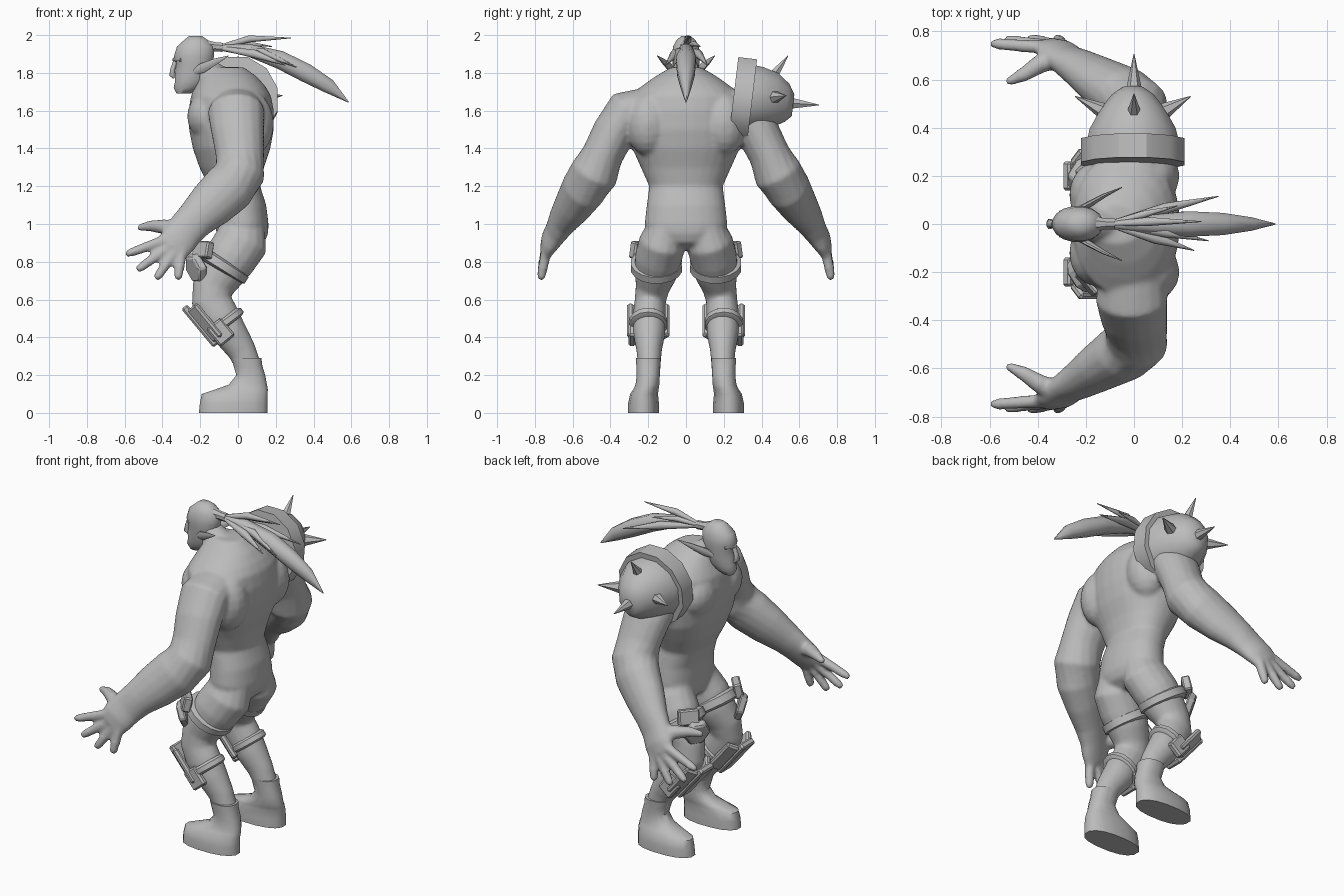
import bpy, bmesh, math
from mathutils import Vector, Matrix

grey = bpy.data.materials.new("plain grey")
grey.diffuse_color = (0.5, 0.5, 0.5, 1)


def loft(bm, rings):
    """Skin a list of equal point rings and cap both ends."""
    vs = [[bm.verts.new(p) for p in r] for r in rings]
    n = len(vs[0])
    for a, b in zip(vs, vs[1:]):
        for i in range(n):
            j = (i + 1) % n
            bm.faces.new((a[i], a[j], b[j], b[i]))
    bm.faces.new(vs[0])
    bm.faces.new(vs[-1])


def ring(c, u, v, n, power=1.0):
    pts = []
    for i in range(n):
        a = 2 * math.pi * (i + 0.5) / n
        co, si = math.cos(a), math.sin(a)
        co = math.copysign(abs(co) ** power, co)
        si = math.copysign(abs(si) ** power, si)
        pts.append(Vector(c) + u * co + v * si)
    return pts


def tube(bm, pts, n=12, side=(0, 1, 0)):
    """Limb along points (x, y, z, radius along side, radius across)."""
    cs = [Vector(p[:3]) for p in pts]
    rings = []
    for i, p in enumerate(pts):
        t = (cs[min(i + 1, len(cs) - 1)] - cs[max(i - 1, 0)]).normalized()
        s = Vector(side)
        u = (s - t * s.dot(t)).normalized()
        rings.append(ring(cs[i], u * p[3], t.cross(u) * p[4], n))
    loft(bm, rings)


def stack(bm, rows, y=0, n=16, power=1.0):
    """Horizontal slices (z, x min, x max, half width in y, optional y shift)."""
    loft(bm, [ring(((a + b) / 2, y + (r[0] if r else 0), z), Vector(((b - a) / 2, 0, 0)),
                   Vector((0, h, 0)), n, power) for z, a, b, h, *r in rows])


def frame(c, normal, scale=(1, 1, 1), long=None):
    """Placement with local z on the normal; local x follows long if given."""
    z = Vector(normal).normalized()
    if long:
        y = z.cross(Vector(long)).normalized()
    else:
        y = z.cross(Vector((0, 0, 1)))
        y = y.normalized() if y.length > 1e-4 else Vector((0, 1, 0))
    rot = Matrix((y.cross(z), y, z)).transposed().to_4x4()
    return Matrix.Translation(c) @ rot @ Matrix.Diagonal((*scale, 1))


def plate(bm, c, normal, r1, r2, depth, sides, scale=(1, 1, 1)):
    bmesh.ops.create_cone(bm, cap_ends=True, segments=sides, radius1=r1, radius2=r2,
                          depth=depth, matrix=frame(c, normal, scale))


def box(bm, c, normal, size, long=None):
    bmesh.ops.create_cube(bm, size=1, matrix=frame(c, normal, size, long))


def spike(bm, base, tip, r, n=6):
    b, t = Vector(base), Vector(tip)
    plate(bm, (b + t) / 2, t - b, r, 0.002, (t - b).length, n)


def mirror(bm):
    d = bmesh.ops.duplicate(bm, geom=bm.verts[:] + bm.edges[:] + bm.faces[:])["geom"]
    for v in d:
        if isinstance(v, bmesh.types.BMVert):
            v.co.y *= -1


def make(name, bm, angle=40, fuse=False, bevel=0):
    bmesh.ops.recalc_face_normals(bm, faces=bm.faces[:])
    me = bpy.data.meshes.new(name)
    bm.to_mesh(me)
    bm.free()
    me.materials.append(grey)
    ob = bpy.data.objects.new(name, me)
    bpy.context.collection.objects.link(ob)
    bpy.ops.object.select_all(action='DESELECT')
    ob.select_set(True)
    bpy.context.view_layer.objects.active = ob
    if bevel:
        m = ob.modifiers.new("bevel", 'BEVEL')
        m.width, m.segments = bevel, 1
        bpy.ops.object.modifier_apply(modifier=m.name)
    if fuse:
        m = ob.modifiers.new("fuse", 'REMESH')
        m.mode, m.voxel_size, m.use_smooth_shade = 'VOXEL', 0.011, True
        bpy.ops.object.modifier_apply(modifier=m.name)
        m = ob.modifiers.new("soften", 'SMOOTH')
        m.factor, m.iterations = 0.5, 8
        bpy.ops.object.modifier_apply(modifier=m.name)
    bpy.ops.object.shade_smooth_by_angle(angle=math.radians(angle))
    return ob


# Body: one arm and leg, mirrored, then torso and neck, fused together
bm = bmesh.new()
tube(bm, [(-.01, .18, 1.64, .09, .13), (-.01, .31, 1.59, .125, .15), (0, .385, 1.48, .115, .14),
          (.01, .44, 1.37, .11, .13), (.01, .485, 1.27, .13, .135), (-.05, .54, 1.19, .12, .14),
          (-.14, .595, 1.105, .10, .128), (-.225, .65, 1.025, .078, .105), (-.28, .685, .965, .06, .10),
          (-.32, .72, .91, .05, .10), (-.35, .74, .865, .034, .09)], 16)
for a, b in (((-.39, .735, .915), (-.595, .75, .838)), ((-.37, .74, .875), (-.535, .765, .755)),
             ((-.34, .745, .845), (-.435, .77, .708)), ((-.30, .745, .83), (-.32, .77, .705))):
    a, b = Vector(a), Vector(b)
    tube(bm, [(*a.lerp(b, t), r, r) for t, r in ((-.3, .03), (.5, .028), (.85, .025), (1, .018))], 8)
tube(bm, [(-.30, .70, .97, .045, .05), (-.39, .665, .985, .042, .042), (-.46, .62, .99, .032, .032),
          (-.53, .587, .98, .018, .018)], 8, (0, 0, 1))
tube(bm, [(.03, .10, 1.0, .095, .115), (.015, .125, .90, .125, .145), (-.04, .147, .82, .125, .14),
          (-.09, .16, .74, .115, .125), (-.135, .178, .66, .09, .11), (-.14, .19, .59, .083, .108),
          (-.10, .195, .51, .088, .108), (-.04, .195, .42, .086, .092), (.02, .195, .33, .068, .077),
          (.05, .195, .26, .062, .07), (.07, .20, .15, .06, .065)], 16)
bmesh.ops.create_uvsphere(bm, u_segments=16, v_segments=10, radius=1,
                          matrix=Matrix.Translation((-.155, .12, 1.57)) @ Matrix.Diagonal((.115, .14, .13, 1)))
bmesh.ops.create_uvsphere(bm, u_segments=16, v_segments=10, radius=1,
                          matrix=Matrix.Translation((.07, .20, 1.53)) @ Matrix.Diagonal((.12, .12, .17, 1)))
mirror(bm)
stack(bm, [(.865, -.04, .08, .05), (.90, -.10, .14, .17), (.95, -.115, .16, .205), (1.0, -.12, .162, .22),
           (1.1, -.125, .15, .208), (1.2, -.155, .118, .195), (1.3, -.205, .138, .24), (1.4, -.24, .172, .285),
           (1.5, -.26, .19, .30), (1.6, -.262, .19, .30), (1.68, -.25, .175, .295), (1.73, -.225, .145, .235),
           (1.78, -.20, .10, .165), (1.83, -.18, .03, .08)], n=28, power=.92)
tube(bm, [(-.06, 0, 1.70, .10, .10), (-.14, 0, 1.78, .08, .085), (-.21, 0, 1.85, .06, .06)])
make("body", bm, 60, fuse=True)

# Head with nose, brow and swept-back ears
bm = bmesh.new()
stack(bm, [(1.69, -.325, -.25, .028), (1.72, -.342, -.20, .048), (1.755, -.335, -.16, .06),
           (1.80, -.335, -.145, .068), (1.85, -.328, -.135, .072), (1.885, -.342, -.125, .076),
           (1.94, -.325, -.125, .07), (1.975, -.285, -.16, .05), (1.995, -.26, -.19, .025)], n=16)
make("head", bm, 60)
bm = bmesh.new()
tube(bm, [(-.325, 0, 1.88, .012, .012), (-.345, 0, 1.82, .016, .014), (-.35, 0, 1.79, .022, .016),
          (-.335, 0, 1.775, .015, .01)], 8)
tube(bm, [(-.30, -.052, 1.87, .010, .010), (-.335, 0, 1.87, .014, .012), (-.30, .052, 1.87, .010, .010)],
     8, (0, 0, 1))
make("nose_and_brow", bm, 60)
bm = bmesh.new()
tube(bm, [(-.23, .06, 1.805, .012, .015), (-.19, .08, 1.825, .012, .028), (-.12, .12, 1.86, .008, .018),
          (-.05, .152, 1.89, .002, .002)], 8)
mirror(bm)
make("ears", bm)

# Hair: tie and a fan of tapered locks
bm = bmesh.new()
tube(bm, [(-.16, 0, 1.94, .035, .035), (-.12, 0, 1.938, .024, .026), (-.08, 0, 1.935, .024, .026)], 8)
make("hair_tie", bm)
bm = bmesh.new()
tube(bm, [(-.11, 0, 1.935, .015, .015), (.05, 0, 1.922, .038, .035), (.22, 0, 1.87, .057, .052),
          (.36, 0, 1.80, .05, .054), (.48, 0, 1.73, .03, .042), (.585, 0, 1.645, .003, .003)], 8)
for tip, mid, r in (((.28, .01, 1.985), (.06, .01, 1.98), .02), ((.35, .115, 1.84), (.13, .065, 1.90), .024),
                    ((.25, -.11, 1.84), (.09, -.06, 1.90), .024), ((.31, -.07, 1.83), (.13, -.035, 1.91), .022),
                    ((.18, .075, 1.94), (.04, .04, 1.955), .016)):
    tube(bm, [(-.11, 0, 1.935, .01, .01), (*mid, r, r), (*tip, .002, .002)], 8)
make("ponytail", bm, 60)

# Shoulder guard: tilted rim, dome flattened underneath, spikes
bm = bmesh.new()
ax = Vector((0, 1, -.12)).normalized()
up = Vector((0, .12, 1)).normalized()
side = Vector((1, 0, 0))
c = Vector((-.005, .30, 1.655))
loft(bm, [ring(c + ax * o, side * .222, up * .232, 12) for o in (-.05, .05)])
make("shoulder_rim", bm, 30)
bm = bmesh.new()
rings = [ring(c + ax * o + up * k, side * rx, up * rz, 12)
         for o, rx, rz, k in ((.03, .20, .20, 0), (.09, .185, .178, .015), (.17, .14, .15, .02),
                              (.235, .09, .105, .015), (.268, .045, .06, .005))]
for r in rings:
    for p in r:
        p.z = max(p.z, 1.49)
loft(bm, rings)
make("shoulder_dome", bm, 50)
bm = bmesh.new()
for b, t, r in (((0, .55, 1.64), (0, .705, 1.63), .035), ((0, .45, 1.77), (0, .54, 1.89), .035),
                ((-.10, .455, 1.67), (-.245, .53, 1.68), .042), ((.10, .455, 1.67), (.235, .53, 1.68), .042)):
    spike(bm, b, t, r)
make("shoulder_spikes", bm, 30)

# Thigh straps with hanging plates
bm = bmesh.new()
tube(bm, [(-.062, .156, .806, .115, .13), (-.068, .156, .797, .138, .150), (-.09, .156, .762, .138, .150),
          (-.096, .156, .752, .115, .13)], 16)
mirror(bm)
make("thigh_straps", bm)
bm = bmesh.new()
plate(bm, (-.225, .215, .765), (-.8, .5, -.3), .092, .075, .045, 6, (1, .95, 1))
box(bm, (-.185, .24, .862), (-.7, .6, .2), (.09, .12, .05))
mirror(bm)
make("thigh_plates", bm, 25, bevel=.008)

# Shin strap and knee guard of three panels with a side buckle
shin = (.64, 0, -.77)
bm = bmesh.new()
tube(bm, [(-.087, .2, .495, .09, .10), (-.08, .2, .486, .102, .118), (-.064, .2, .464, .102, .118),
          (-.057, .2, .455, .09, .10)], 14)
mirror(bm)
make("shin_straps", bm)
bm = bmesh.new()
box(bm, (-.20, .20, .46), (-.77, 0, -.64), (.265, .12, .04), shin)
for s in (-1, 1):
    box(bm, (-.172, .20 + s * .078, .478), (-.55, s * .7, -.45), (.22, .08, .035), shin)
box(bm, (-.092, .285, .427), (0, 1, 0), (.12, .10, .04), shin)
mirror(bm)
make("knee_guards", bm, 25, bevel=.010)

# Boots: sole slices drift outward, ankle and flared cuff
bm = bmesh.new()
stack(bm, [(0, -.21, .16, .083, .025), (.05, -.205, .16, .083, .025), (.10, -.195, .16, .075, .022),
           (.125, -.12, .16, .068, .012), (.15, -.05, .155, .064, .004), (.20, -.01, .145, .062, 0),
           (.25, -.025, .13, .064, 0), (.29, -.035, .125, .067, 0)], y=.2, n=16, power=.85)
mirror(bm)
make("boots", bm, 50)
